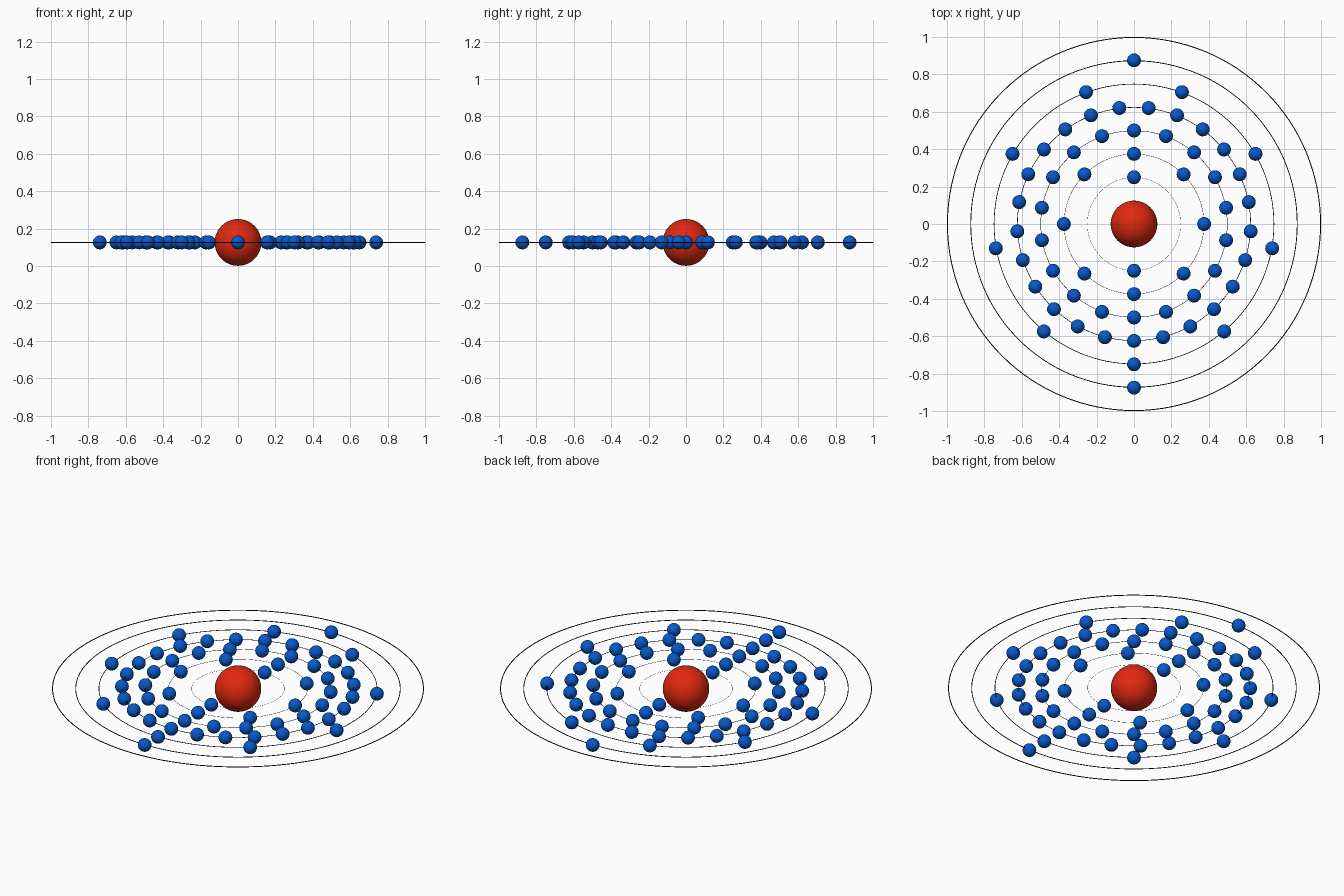
import bpy
from math import pi, cos, sin

if "Cube" in bpy.data.objects:
    bpy.data.objects.remove(bpy.data.objects["Cube"])

MID_Z = 0.126          # height of the orbit plane
NUCLEUS_R = 0.125
ELECTRON_R = 0.037
SHELLS = [2, 8, 18, 25, 9, 2, 0]   # electrons per orbit, inner to outer


def material(name, rgb):
    mat = bpy.data.materials.new(name)
    mat.diffuse_color = (*rgb, 1)
    mat.use_nodes = True
    mat.node_tree.nodes["Principled BSDF"].inputs["Base Color"].default_value = mat.diffuse_color
    return mat


red = material("red", (0.75, 0.022, 0.005))
blue = material("blue", (0.002, 0.1, 0.6))
black = material("black", (0.0, 0.0, 0.0))


def finish(name, mat):
    obj = bpy.context.object
    obj.name = name
    obj.data.materials.append(mat)
    bpy.ops.object.shade_smooth()
    return obj


# Nucleus
bpy.ops.mesh.primitive_uv_sphere_add(segments=48, ring_count=24, radius=NUCLEUS_R,
                                     location=(0, 0, MID_Z))
finish("nucleus", red)

# One electron mesh shared by every electron
electron_mesh = None

for i, count in enumerate(SHELLS):
    radius = 0.25 + 0.125 * i

    # Orbit ring, wire thickness growing with the radius
    wire = 0.0025 * radius
    bpy.ops.mesh.primitive_torus_add(major_segments=128, minor_segments=8,
                                     major_radius=radius - wire, minor_radius=wire,
                                     location=(0, 0, MID_Z))
    finish(f"orbit_{i + 1}", black)

    # Electrons spread evenly, starting from the front
    for k in range(count):
        a = -pi / 2 + 2 * pi * k / count
        place = (radius * cos(a), radius * sin(a), MID_Z)
        name = f"electron_{i + 1}_{k + 1}"
        if electron_mesh is None:
            bpy.ops.mesh.primitive_uv_sphere_add(segments=32, ring_count=16,
                                                 radius=ELECTRON_R, location=place)
            electron_mesh = finish(name, blue).data
        else:
            obj = bpy.data.objects.new(name, electron_mesh)
            obj.location = place
            bpy.context.collection.objects.link(obj)
